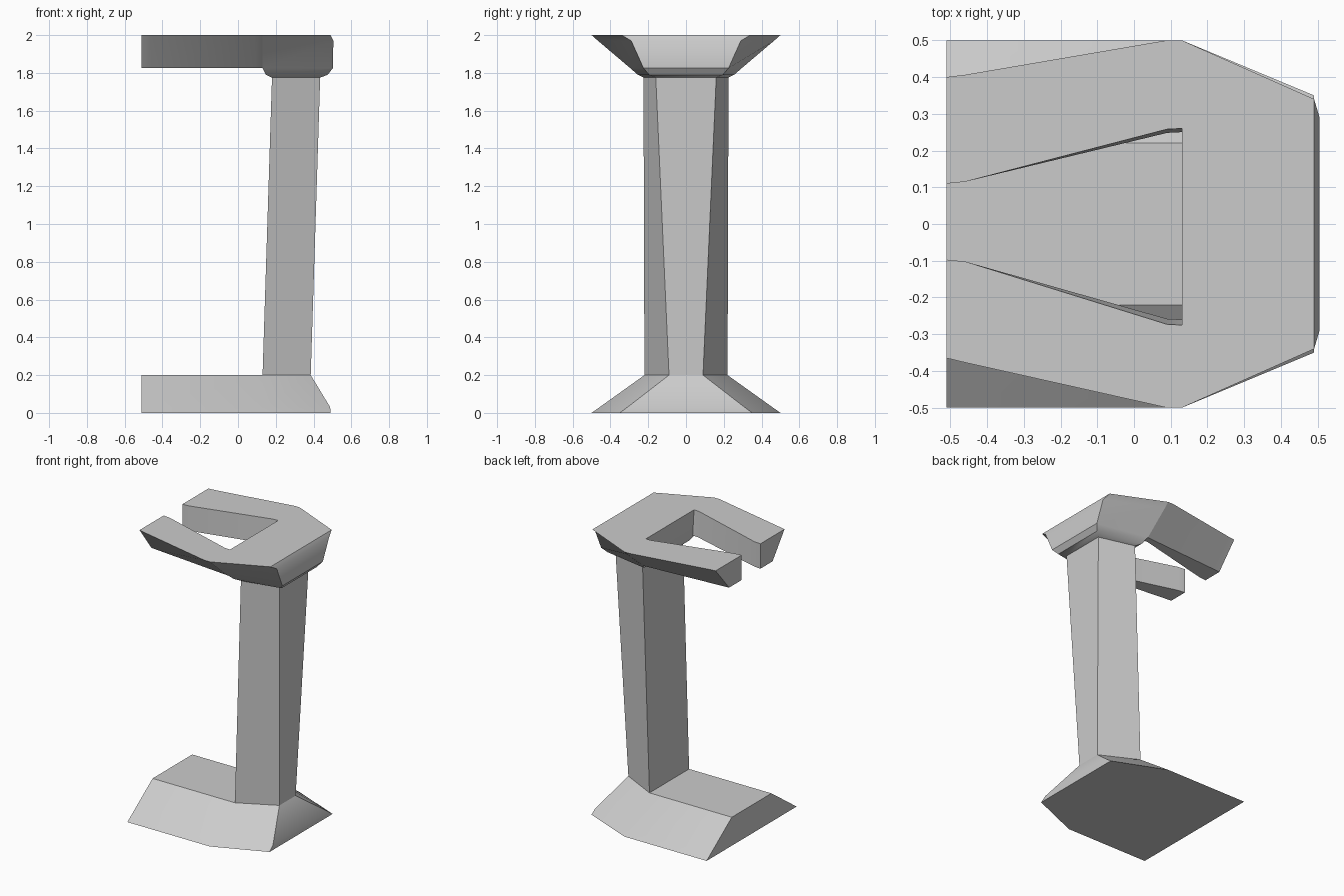
import bpy, bmesh, math

if "Cube" in bpy.data.objects:
    bpy.data.objects.remove(bpy.data.objects["Cube"])


def loft(name, rings, cap_start=True, cap_end=True):
    """Skin a list of equally sized closed rings of points."""
    bm = bmesh.new()
    loops = [[bm.verts.new(p) for p in r] for r in rings]
    n = len(loops[0])
    for a, b in zip(loops, loops[1:]):
        for i in range(n):
            j = (i + 1) % n
            bm.faces.new((a[i], a[j], b[j], b[i]))
    if cap_start:
        bm.faces.new(loops[0][::-1])
    if cap_end:
        bm.faces.new(loops[-1])
    bmesh.ops.recalc_face_normals(bm, faces=bm.faces)
    mesh = bpy.data.meshes.new(name)
    bm.to_mesh(mesh)
    bm.free()
    obj = bpy.data.objects.new(name, mesh)
    bpy.context.collection.objects.link(obj)
    bpy.ops.object.select_all(action='DESELECT')
    obj.select_set(True)
    bpy.context.view_layer.objects.active = obj
    bpy.ops.object.shade_smooth_by_angle(angle=math.radians(30))
    return obj


def ring(z, half):
    """Mirror a half outline (x, y) across y = 0 at height z."""
    return [(x, -y, z) for x, y in half] + [(x, y, z) for x, y in reversed(half)]


# Sloped foot
loft("base", [
    ring(0.0, [(-0.51, 0.5), (0.13, 0.5), (0.49, 0.35)]),
    ring(0.03, [(-0.51, 0.458), (0.13, 0.458), (0.488, 0.31)]),
    ring(0.2, [(-0.51, 0.22), (0.13, 0.22), (0.385, 0.09)]),
])

# Leaning tapered post, open where it meets base and head
loft("post", [
    ring(0.2, [(0.13, 0.22), (0.385, 0.09)]),
    ring(1.775, [(0.18, 0.225), (0.435, 0.16)]),
], False, False)

# Head block with rounded underside
loft("head", [
    ring(1.775, [(0.18, 0.225), (0.435, 0.16)]),
    ring(1.79, [(0.148, 0.255), (0.475, 0.195)]),
    ring(1.825, [(0.13, 0.295), (0.502, 0.225)]),
    ring(1.97, [(0.13, 0.466), (0.505, 0.29)]),
    ring(2.0, [(0.13, 0.5), (0.49, 0.34)]),
], cap_start=False)

# Two converging arms: x, inner top, outer top, outer bottom, inner bottom
arms = {
    "arm_back": (1, [(0.13, 0.26, 0.5, 0.295, 0.25),
                     (0.09, 0.258, 0.5, 0.292, 0.248),
                     (-0.46, 0.115, 0.406, 0.255, 0.115),
                     (-0.51, 0.11, 0.4, 0.25, 0.11)]),
    "arm_front": (-1, [(0.13, 0.275, 0.5, 0.295, 0.26),
                       (0.09, 0.273, 0.5, 0.292, 0.258),
                       (-0.46, 0.102, 0.377, 0.238, 0.102),
                       (-0.51, 0.097, 0.365, 0.233, 0.097)]),
}
for name, (s, secs) in arms.items():
    loft(name, [[(x, s * a, 2.0), (x, s * b, 2.0), (x, s * c, 1.825), (x, s * d, 1.825)]
                for x, a, b, c, d in secs], cap_start=False)
